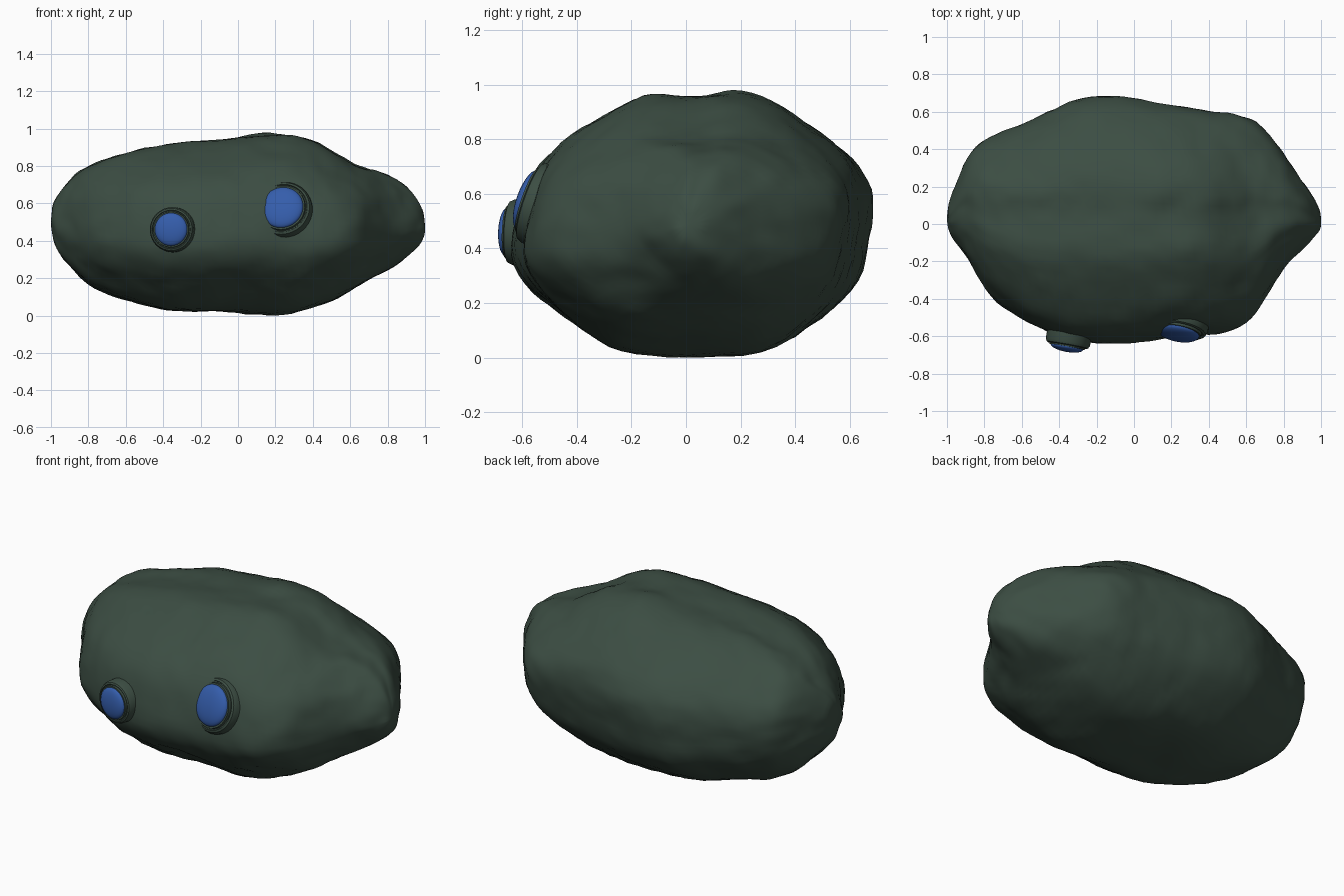
import bpy, bmesh
from math import cos, sin, tau
from mathutils import Vector, noise

if "Cube" in bpy.data.objects:
    bpy.data.objects.remove(bpy.data.objects["Cube"], do_unlink=True)


def make_material(name, colour):
    mat = bpy.data.materials.new(name)
    mat.use_nodes = True
    mat.diffuse_color = (*colour, 1)
    shader = next(n for n in mat.node_tree.nodes if n.type == "BSDF_PRINCIPLED")
    shader.inputs["Base Color"].default_value = (*colour, 1)
    shader.inputs["Roughness"].default_value = 0.8
    return mat


rock_green = make_material("dark green rock", (0.045, 0.075, 0.056))
glass_blue = make_material("blue glass", (0.035, 0.11, 0.41))


def finish(name, bm, material):
    """Turn a bmesh into a named, selected object."""
    bmesh.ops.recalc_face_normals(bm, faces=bm.faces)
    mesh = bpy.data.meshes.new(name)
    bm.to_mesh(mesh)
    bm.free()
    mesh.materials.append(material)
    obj = bpy.data.objects.new(name, mesh)
    bpy.context.collection.objects.link(obj)
    bpy.ops.object.select_all(action="DESELECT")
    obj.select_set(True)
    bpy.context.view_layer.objects.active = obj
    return obj


def loft(bm, rings):
    """Skin closed rings and cap both ends."""
    rings = [[bm.verts.new(p) for p in ring] for ring in rings]
    count = len(rings[0])
    for a, b in zip(rings, rings[1:]):
        for i in range(count):
            j = (i + 1) % count
            bm.faces.new((a[i], a[j], b[j], b[i]))
    bm.faces.new(rings[0])
    bm.faces.new(rings[-1])


# Rock outline across its depth: (y, z)
profile = [(-.25, 0), (.02, .01), (.3, 0), (.5, .14), (.63, .27), (.66, .45),
           (.68, .6), (.63, .72), (.5, .83), (.33, .95), (.18, .98), (.07, .95),
           (-.12, .98), (-.25, .92), (-.42, .81), (-.55, .7), (-.61, .5),
           (-.63, .33), (-.5, .2), (-.4, .13)]

# Rock extents along its length: (x, low z, high z, front y, back y)
stations = [(-1, .45, .56, -.02, .06), (-.98, .36, .63, -.07, .14),
            (-.9, .25, .74, -.18, .38), (-.8, .16, .81, -.35, .45),
            (-.67, .1, .86, -.46, .5), (-.5, .05, .91, -.56, .57),
            (-.35, .02, .93, -.61, .65), (-.2, .02, .94, -.64, .69),
            (0, .01, .96, -.62, .66), (.15, 0, .98, -.6, .63),
            (.33, 0, .97, -.58, .6), (.46, .06, .91, -.58, .59),
            (.6, .13, .82, -.53, .57), (.7, .19, .79, -.4, .5),
            (.8, .24, .76, -.21, .38), (.9, .31, .69, -.13, .24),
            (.97, .38, .61, -.07, .12), (1, .45, .52, -.02, .05)]


def section(x, low, high, front, back):
    return [(x, front + (y + .63) / 1.31 * (back - front),
             low + z / .98 * (high - low)) for y, z in profile]


bm = bmesh.new()
loft(bm, [section(*s) for s in stations])
rock = finish("rock_body", bm, rock_green)
subdivision = rock.modifiers.new("smooth", "SUBSURF")
subdivision.levels = 2
bpy.ops.object.modifier_apply(modifier=subdivision.name)

# Weathered bumps, then fit to the exact overall size
verts = rock.data.vertices
bumps = [v.normal * (.012 * noise.noise(v.co * 4) + .007 * noise.noise(v.co * 13))
         for v in verts]
for v, bump in zip(verts, bumps):
    v.co += bump
for axis, (low, high) in enumerate([(-1, 1), (-.64, .685), (0, .98)]):
    values = [v.co[axis] for v in verts]
    start, span = min(values), max(values) - min(values)
    for v in verts:
        v.co[axis] = low + (v.co[axis] - start) / span * (high - low)
bpy.ops.object.shade_smooth()


def lathe(name, shape, centre, direction, material, sides=40):
    """Revolve (radius, height) points about a direction."""
    turn = Vector(direction).to_track_quat("Z", "Y")
    bm = bmesh.new()
    loft(bm, [[Vector(centre) + turn @ Vector((r * cos(tau * i / sides),
                                               r * sin(tau * i / sides), h))
               for i in range(sides)] for r, h in shape])
    finish(name, bm, material)
    bpy.ops.object.shade_smooth_by_angle()


# Two portholes: stepped rock collar and a domed lens
def porthole(side, lens, centre, direction):
    collar = [(1.38, -1), (1.36, -.1), (1.28, .07), (1.18, .12), (1.15, .06),
              (1.1, .06), (1.08, .2), (.95, .2)]
    dome = [(1, .1)] + [(cos(tau * i / 32), .2 + .3 * sin(tau * i / 32))
                        for i in range(8)] + [(.02, .5)]
    for part, shape, material in (("collar", collar, rock_green),
                                  ("lens", dome, glass_blue)):
        lathe(f"{side}_{part}", [(r * lens, h * lens) for r, h in shape],
              centre, direction, material)


porthole("left", .114, (.24, -.56, .57), (-.18, -.95, .33))
porthole("right", .088, (-.355, -.64, .46), (-.18, -1, .04))
